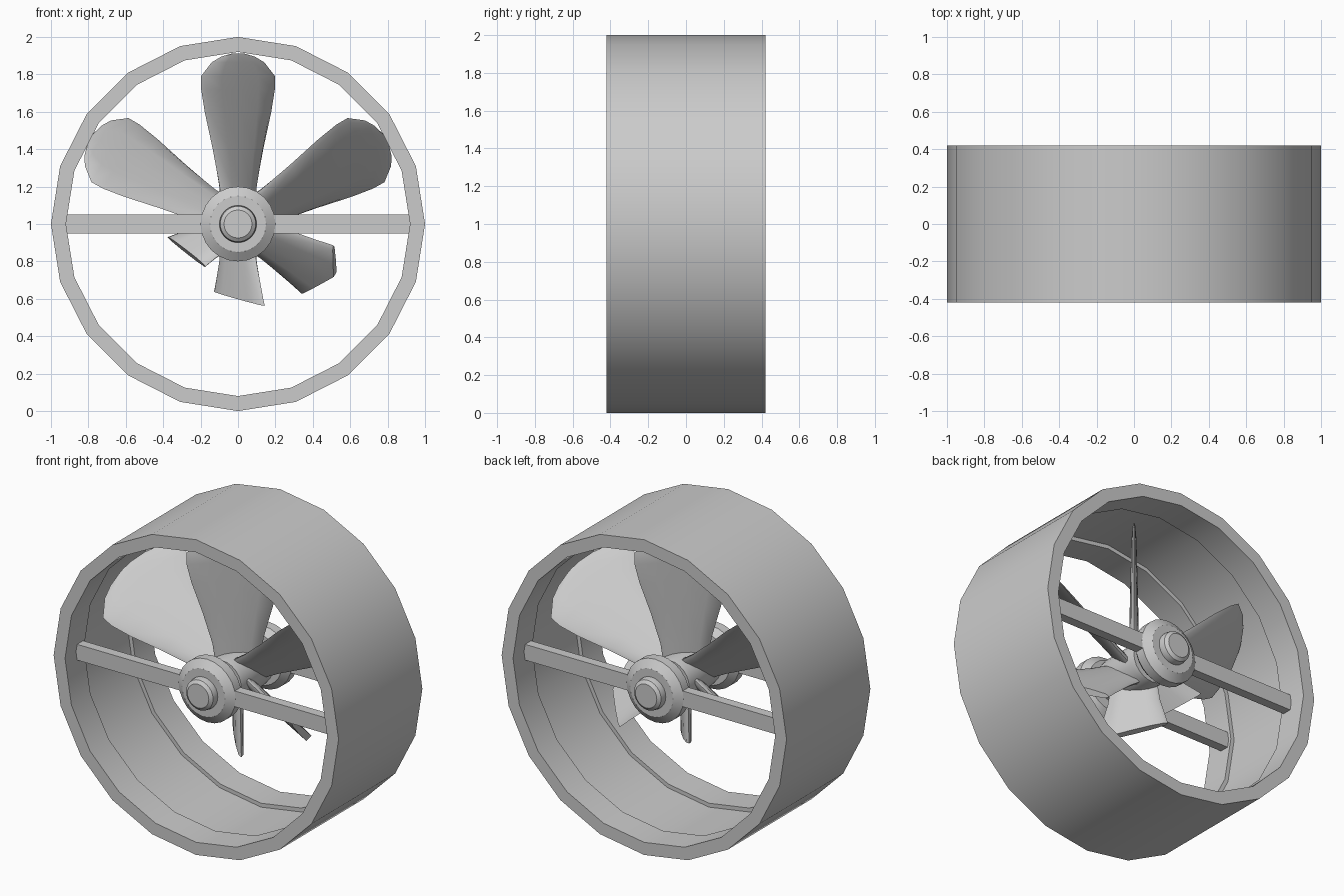
import bpy, bmesh, math
from mathutils import Matrix

if "Cube" in bpy.data.objects:
    bpy.data.objects.remove(bpy.data.objects["Cube"])

PITCH = math.radians(50)


def finish(name, bm, angle=35):
    bmesh.ops.recalc_face_normals(bm, faces=bm.faces)
    me = bpy.data.meshes.new(name)
    bm.to_mesh(me)
    bm.free()
    ob = bpy.data.objects.new(name, me)
    bpy.context.collection.objects.link(ob)
    bpy.ops.object.select_all(action='DESELECT')
    ob.select_set(True)
    bpy.context.view_layer.objects.active = ob
    bpy.ops.object.shade_smooth_by_angle(angle=math.radians(angle))
    return ob


def lathe(name, profile, sides, closed=False):
    """Revolve (radius, y) points round the y axis through z = 1."""
    bm = bmesh.new()
    rings = []
    for r, y in profile:
        rings.append([bm.verts.new((r * math.sin(2 * math.pi * i / sides), y,
                                    1 + r * math.cos(2 * math.pi * i / sides)))
                      for i in range(sides)])
    pairs = list(zip(rings, rings[1:]))
    if closed:
        pairs.append((rings[-1], rings[0]))
    else:
        bm.faces.new(rings[0])
        bm.faces.new(rings[-1])
    for a, b in pairs:
        for i in range(sides):
            j = (i + 1) % sides
            bm.faces.new((a[i], a[j], b[j], b[i]))
    return finish(name, bm)


# duct with a shallow groove round the blade tips
lathe("duct_ring", [(1, -.42), (1, .42), (.92, .42), (.92, .23),
                    (.945, .23), (.945, -.23), (.92, -.23), (.92, -.42)],
      20, closed=True)

# hub: two end pods joined by a shaft with a central collar
half = [(.075, .40), (.095, .385), (.1, .36), (.1, .345), (.15, .345), (.2, .31),
        (.2, .25), (.16, .21), (.1, .21), (.1, .16), (.135, .16), (.14, .13)]
lathe("hub", half + [(r, -y) for r, y in reversed(half)], 24)

# cross bars, front and back
for side, label in ((-1, "front"), (1, "back")):
    bm = bmesh.new()
    bmesh.ops.create_cube(bm, size=1, matrix=Matrix.Translation((0, side * .28, 1))
                          @ Matrix.Diagonal((1.85, .06, .1, 1)))
    finish(label + "_cross_bar", bm)

# blade stations: radius, half width seen from the front, half thickness
STATIONS = [(.06, .085, .03), (.2, .098, .028), (.4, .135, .025), (.6, .178, .021),
            (.72, .197, .018), (.79, .198, .016), (.865, .14, .012),
            (.895, .09, .009), (.912, .03, .005)]
SECTION = [(-1, 0), (-.9, .55), (-.5, .9), (0, 1), (.5, .9), (.9, .55),
           (1, 0), (.9, -.55), (.5, -.9), (0, -1), (-.5, -.9), (-.9, -.55)]


def blade(name, angle, cuts):
    bm = bmesh.new()
    k = math.cos(PITCH)
    rows = [[bm.verts.new((w / k * x, t * y, r)) for x, y in SECTION]
            for r, w, t in STATIONS]
    n = len(SECTION)
    for a, b in zip(rows, rows[1:]):
        for i in range(n):
            bm.faces.new((a[i], a[(i + 1) % n], b[(i + 1) % n], b[i]))
    bm.faces.new(rows[0])
    bm.faces.new(rows[-1])
    # snapped-off ends
    for height, slope in cuts:
        bmesh.ops.bisect_plane(bm, geom=bm.verts[:] + bm.edges[:] + bm.faces[:],
                               plane_co=(0, 0, height),
                               plane_no=(-slope * k, 0, 1), clear_outer=True)
        bmesh.ops.holes_fill(bm, edges=[e for e in bm.edges if e.is_boundary], sides=0)
    bm.transform(Matrix.Translation((0, 0, 1))
                 @ Matrix.Rotation(math.radians(angle), 4, 'Y')
                 @ Matrix.Rotation(PITCH, 4, 'Z'))
    finish(name, bm, 40)


# three whole blades above, three broken ones below
blade("top_blade", 0, [])
blade("upper_right_blade", 60, [])
blade("upper_left_blade", 300, [])
blade("lower_right_broken_blade", 120, [(.602, .66), (.569, -.60)])
blade("bottom_broken_blade", 180, [(.397, -.286)])
blade("lower_left_broken_blade", 240, [(.309, .41)])
